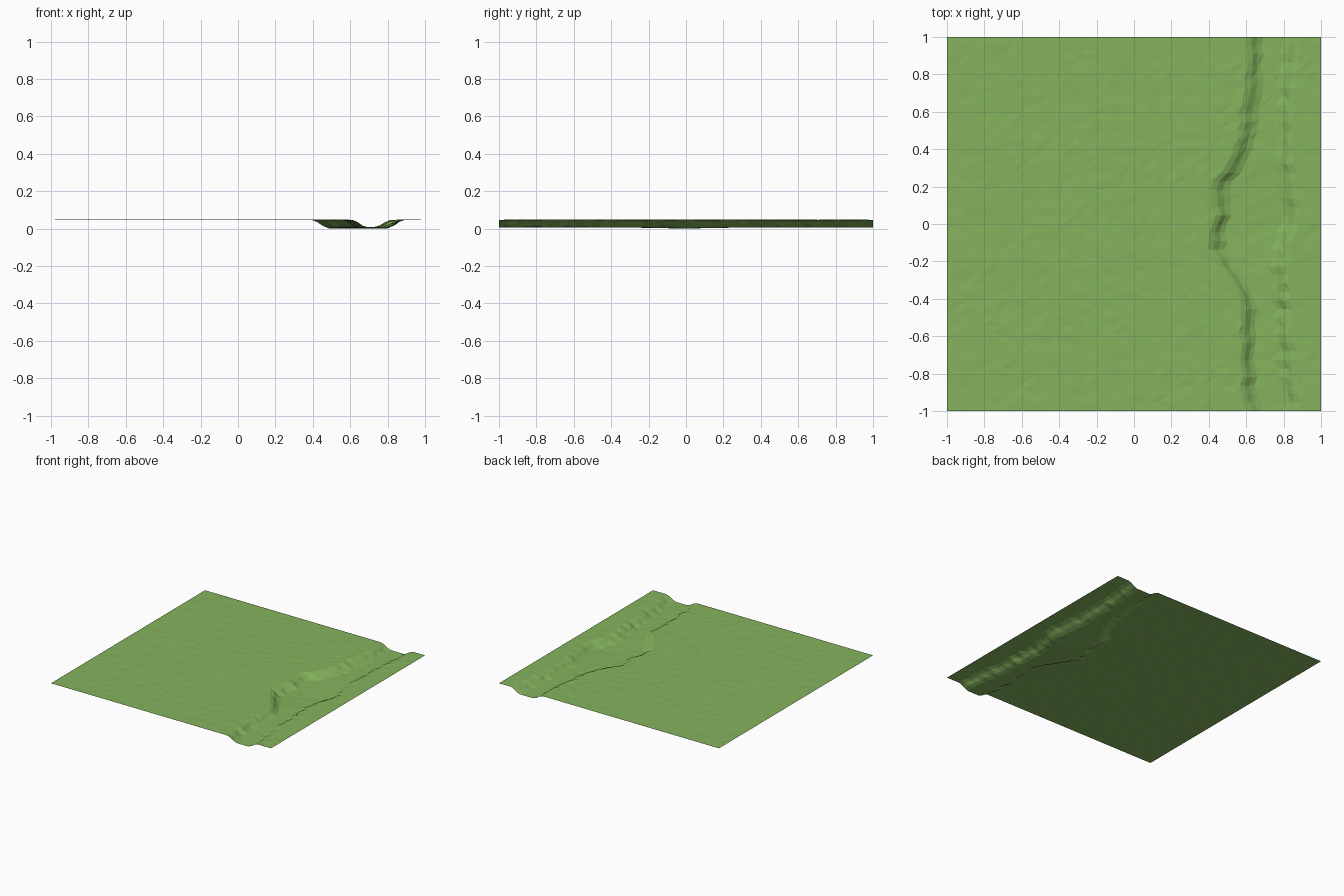
import bpy
import bmesh
import random

random.seed(4)

default_cube = bpy.data.objects.get("Cube")
if default_cube:
    bpy.data.objects.remove(default_cube, do_unlink=True)

GROUND = 0.05
BED = 0.01
ROWS = 44

# Channel outline: y, west rim, west foot, east foot, east rim
OUTLINE = [
    (-1.0, .60, .69, .79, .88),
    (-.85, .57, .65, .78, .88),
    (-.6, .57, .64, .75, .85),
    (-.42, .58, .65, .75, .84),
    (-.27, .49, .57, .73, .82),
    (-.13, .40, .48, .73, .84),
    (.05, .43, .51, .80, .89),
    (.2, .40, .51, .78, .87),
    (.35, .53, .62, .76, .85),
    (.6, .57, .67, .76, .86),
    (.85, .60, .69, .79, .87),
    (1.0, .60, .69, .81, .89),
]


def outline_at(y):
    """Interpolate the four channel lines at a given y."""
    for low, high in zip(OUTLINE, OUTLINE[1:]):
        if y <= high[0] + 1e-6:
            t = (y - low[0]) / (high[0] - low[0])
            return [a + (b - a) * t for a, b in zip(low[1:], high[1:])]


def smooth(t):
    return t * t * (3 - 2 * t)


def cross_section(y):
    """Points across the terrain, from the west edge to the east edge."""
    edge = abs(y) > 0.999
    wobble = 0 if edge else 0.014
    west_rim, west_foot, east_foot, east_rim = [
        x + random.uniform(-wobble, wobble) for x in outline_at(y)]
    bed = BED - 0.006 * max(0, 1 - abs(y) / 0.3)
    # Each strip: start x, end x, start z, end z, number of steps
    strips = [
        (-1, west_rim, GROUND, GROUND, 32),
        (west_rim, west_foot, GROUND, bed, 3),
        (west_foot, east_foot, bed, bed, 3),
        (east_foot, east_rim, bed, GROUND, 3),
        (east_rim, 1, GROUND, GROUND, 3),
    ]
    points = []
    for x0, x1, z0, z1, steps in strips:
        for i in range(steps):
            t = i / steps
            bump = 0 if edge else random.uniform(-0.0012, 0.0012)
            points.append((x0 + (x1 - x0) * t, y,
                           z0 + (z1 - z0) * smooth(t) + bump))
    points[0] = (-1, y, GROUND)
    points.append((1, y, GROUND))
    return points


# Grass material
grass = bpy.data.materials.new("grass_green")
grass.use_nodes = True
colour = (0.235, 0.45, 0.11, 1)
grass.diffuse_color = colour
grass.node_tree.nodes["Principled BSDF"].inputs["Base Color"].default_value = colour

# Terrain sheet, lofted through the cross-sections
bm = bmesh.new()
rows = [[bm.verts.new(p) for p in cross_section(-1 + 2 * j / ROWS)]
        for j in range(ROWS + 1)]
for near, far in zip(rows, rows[1:]):
    for i in range(len(near) - 1):
        a, b, c, d = near[i], near[i + 1], far[i + 1], far[i]
        # Mixed diagonals give the faceted ground
        if random.random() < 0.5:
            bm.faces.new((a, b, c))
            bm.faces.new((a, c, d))
        else:
            bm.faces.new((a, b, d))
            bm.faces.new((b, c, d))

# Rest the deepest point of the bed on the floor
lowest = min(v.co.z for v in bm.verts)
bmesh.ops.translate(bm, vec=(0, 0, -lowest), verts=bm.verts)

mesh = bpy.data.meshes.new("riverbed_terrain")
bm.to_mesh(mesh)
bm.free()
mesh.materials.append(grass)
terrain = bpy.data.objects.new("riverbed_terrain", mesh)
bpy.context.collection.objects.link(terrain)
